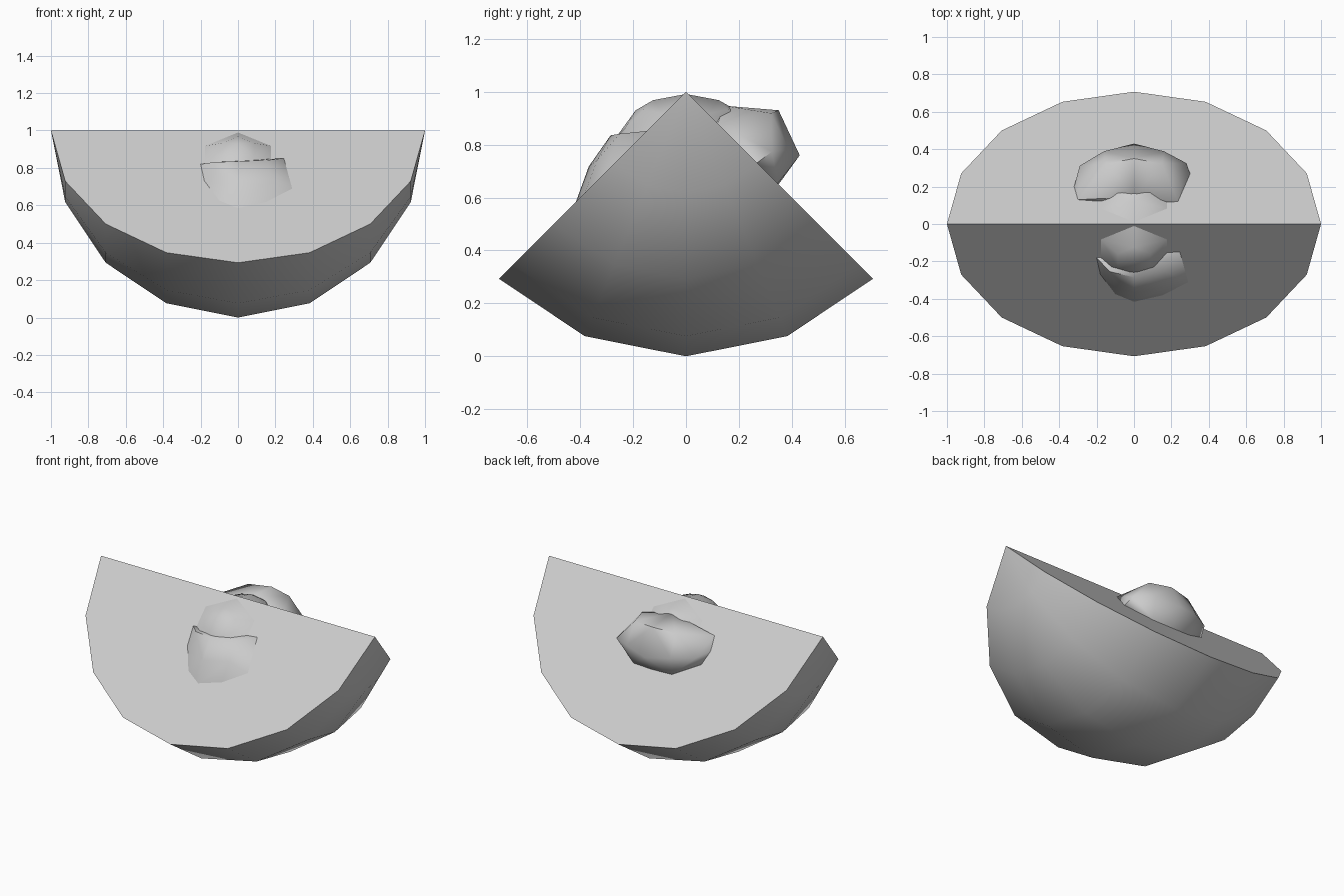
import bpy, bmesh
from math import sin, cos, pi, radians, sqrt

if "Cube" in bpy.data.objects:
    bpy.data.objects.remove(bpy.data.objects["Cube"])

R2 = sqrt(0.5)

def finish(name, bm, angle):
    bmesh.ops.recalc_face_normals(bm, faces=bm.faces[:])
    me = bpy.data.meshes.new(name)
    bm.to_mesh(me)
    bm.free()
    ob = bpy.data.objects.new(name, me)
    bpy.context.collection.objects.link(ob)
    bpy.ops.object.select_all(action='DESELECT')
    ob.select_set(True)
    bpy.context.view_layer.objects.active = ob
    bpy.ops.object.shade_smooth_by_angle(angle=radians(angle))
    return ob

# Fruit wedge: a quarter of a low-poly sphere whose axis is the top edge
bm = bmesh.new()
RINGS, STEPS = 8, 4
ends = [bm.verts.new((-1, 0, 1)), bm.verts.new((1, 0, 1))]
arcs = []
for j in range(STEPS + 1):
    a = -pi / 4 + j * pi / 2 / STEPS
    arc = [ends[0]]
    for i in range(1, RINGS):
        t = pi * i / RINGS
        arc.append(bm.verts.new((-cos(t), sin(t) * sin(a), 1 - sin(t) * cos(a))))
    arcs.append(arc + [ends[1]])
for a, b in zip(arcs, arcs[1:]):
    for i in range(RINGS):
        quad = [a[i], a[i + 1], b[i + 1], b[i]]
        bm.faces.new(list(dict.fromkeys(quad)))
bm.faces.new(arcs[0])
bm.faces.new(arcs[-1])
finish("wedge", bm, 35)

# Lumps: convex hulls given as (x, distance down the cut face, height off it)
def lump(name, side, pts):
    bm = bmesh.new()
    for x, s, n in pts:
        bm.verts.new((x, side * (s + n) * R2, 1 - (s - n) * R2))
        if n == 0:   # sunken root under each rim point
            bm.verts.new((x * 0.9, side * (s - 0.02) * R2, 1 - (s + 0.02) * R2))
    res = bmesh.ops.convex_hull(bm, input=bm.verts[:])
    bmesh.ops.delete(bm, geom=list({v for v in res["geom_interior"]
                     if isinstance(v, bmesh.types.BMVert)}), context='VERTS')
    finish(name, bm, 50)

# Small six-sided seed showing on both cut faces
seed = [(0.205 * sin(k * pi / 3), 0.22 - 0.205 * cos(k * pi / 3), 0) for k in range(6)]
seed += [(0.1 * sin(k * pi / 3), 0.21 - 0.1 * cos(k * pi / 3), 0.065) for k in range(6)]
seed += [(0, 0.184, 0.085)]
lump("seed_front", -1, seed)
lump("seed_back", 1, seed)

# Lower seed on the front face
lump("lower_seed_front", -1, [
    (-0.2, 0.255, 0), (-0.18, 0.38, 0), (-0.1, 0.53, 0), (0, 0.588, 0),
    (0.15, 0.54, 0), (0.23, 0.455, 0), (0.29, 0.44, 0), (0.245, 0.21, 0),
    (-0.13, 0.30, 0.06), (0, 0.318, 0.085), (0.16, 0.29, 0.065),
    (0.17, 0.42, 0.055), (0, 0.46, 0.06), (-0.09, 0.44, 0.04)])

# Large pit on the back face
lump("pit_back", 1, [
    (0, 0.297, 0.198), (0.15, 0.285, 0.17), (-0.15, 0.285, 0.17),
    (0, 0.474, 0.134), (0.16, 0.43, 0.12), (-0.16, 0.43, 0.12),
    (0.28, 0.39, 0.07), (-0.29, 0.37, 0.07), (0, 0.14, 0.065),
    (0.14, 0.49, 0), (-0.14, 0.49, 0), (0, 0.495, 0),
    (0.30, 0.38, 0), (-0.30, 0.38, 0), (-0.32, 0.283, 0),
    (-0.30, 0.184, 0), (0.235, 0.17, 0)])
